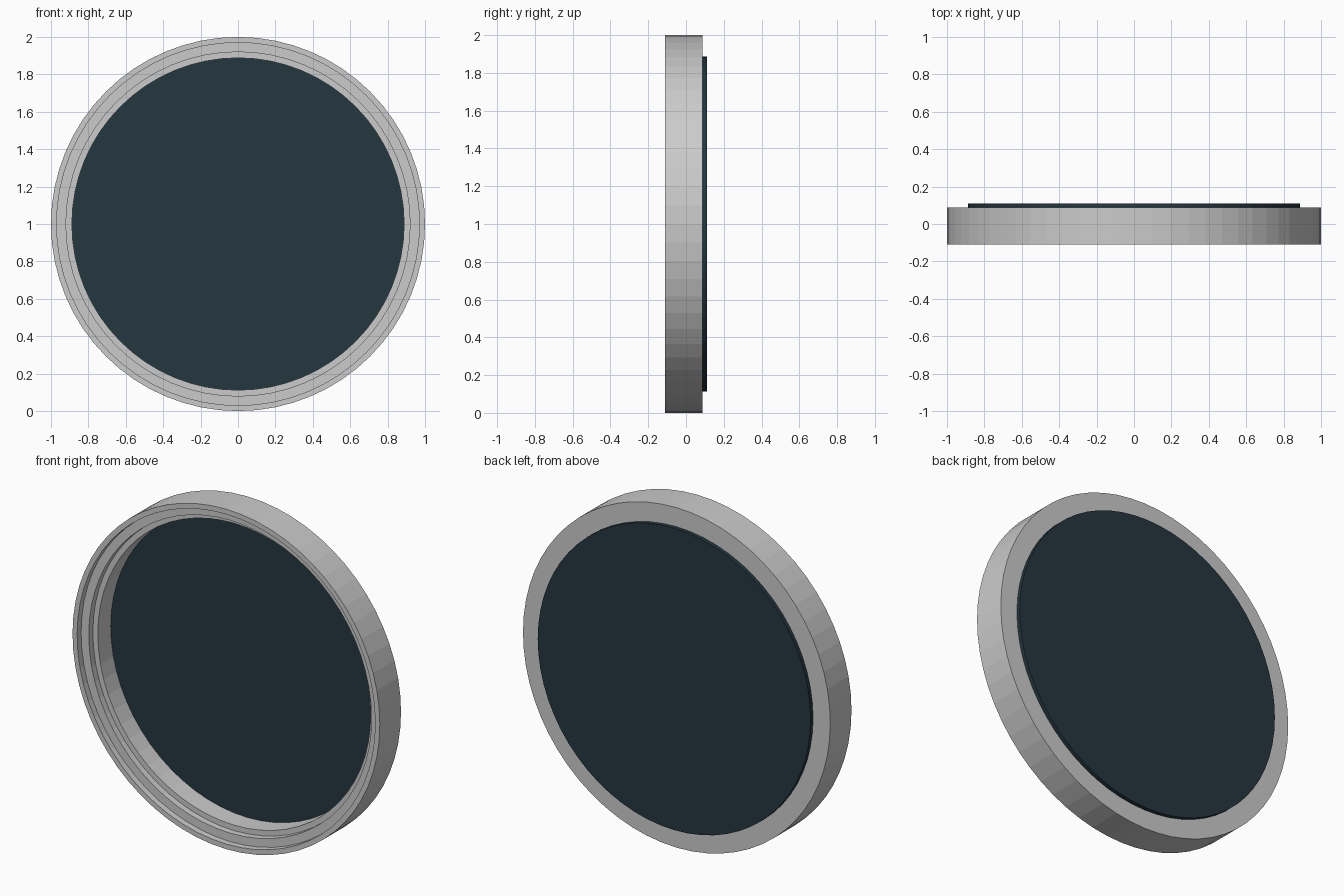
import bpy, bmesh, math
from mathutils import Vector, Matrix

if "Cube" in bpy.data.objects:
    bpy.data.objects.remove(bpy.data.objects["Cube"])

SEGMENTS = 64
CENTRE = Vector((0, 0, 1))


def lathe(name, profile, closed):
    """Revolve (radius, y) points around the horizontal y axis through CENTRE."""
    bm = bmesh.new()
    verts = [bm.verts.new(CENTRE + Vector((r, y, 0))) for r, y in profile]
    edges = [bm.edges.new(p) for p in zip(verts, verts[1:])]
    if closed:
        edges.append(bm.edges.new((verts[-1], verts[0])))
    bmesh.ops.spin(bm, geom=verts + edges, cent=CENTRE, axis=(0, 1, 0),
                   angle=math.tau, steps=SEGMENTS, use_merge=False)
    bmesh.ops.remove_doubles(bm, verts=bm.verts, dist=1e-4)
    bmesh.ops.recalc_face_normals(bm, faces=bm.faces)
    mesh = bpy.data.meshes.new(name)
    bm.to_mesh(mesh)
    bm.free()
    obj = bpy.data.objects.new(name, mesh)
    bpy.context.collection.objects.link(obj)
    return obj


# Round frame with two steps down to the opening at the front
lathe("window_frame", [
    (1.0, -0.11), (1.0, 0.087), (0.888, 0.087), (0.888, -0.035),
    (0.92, -0.035), (0.92, -0.073), (0.97, -0.073), (0.97, -0.11)], True)

# Dark glass disc standing slightly proud of the back
bm = bmesh.new()
bmesh.ops.create_cone(bm, cap_ends=True, segments=SEGMENTS, radius1=0.888,
                      radius2=0.888, depth=0.025,
                      matrix=Matrix.Translation((0, 0.0975, 1))
                      @ Matrix.Rotation(math.pi / 2, 4, 'X'))
mesh = bpy.data.meshes.new("glass_pane")
bm.to_mesh(mesh)
bm.free()
glass = bpy.data.objects.new("glass_pane", mesh)
bpy.context.collection.objects.link(glass)

mat = bpy.data.materials.new("dark_glass")
mat.diffuse_color = (0.018, 0.037, 0.05, 1)
mat.use_nodes = True
mat.node_tree.nodes["Principled BSDF"].inputs["Base Color"].default_value = mat.diffuse_color
mesh.materials.append(mat)
